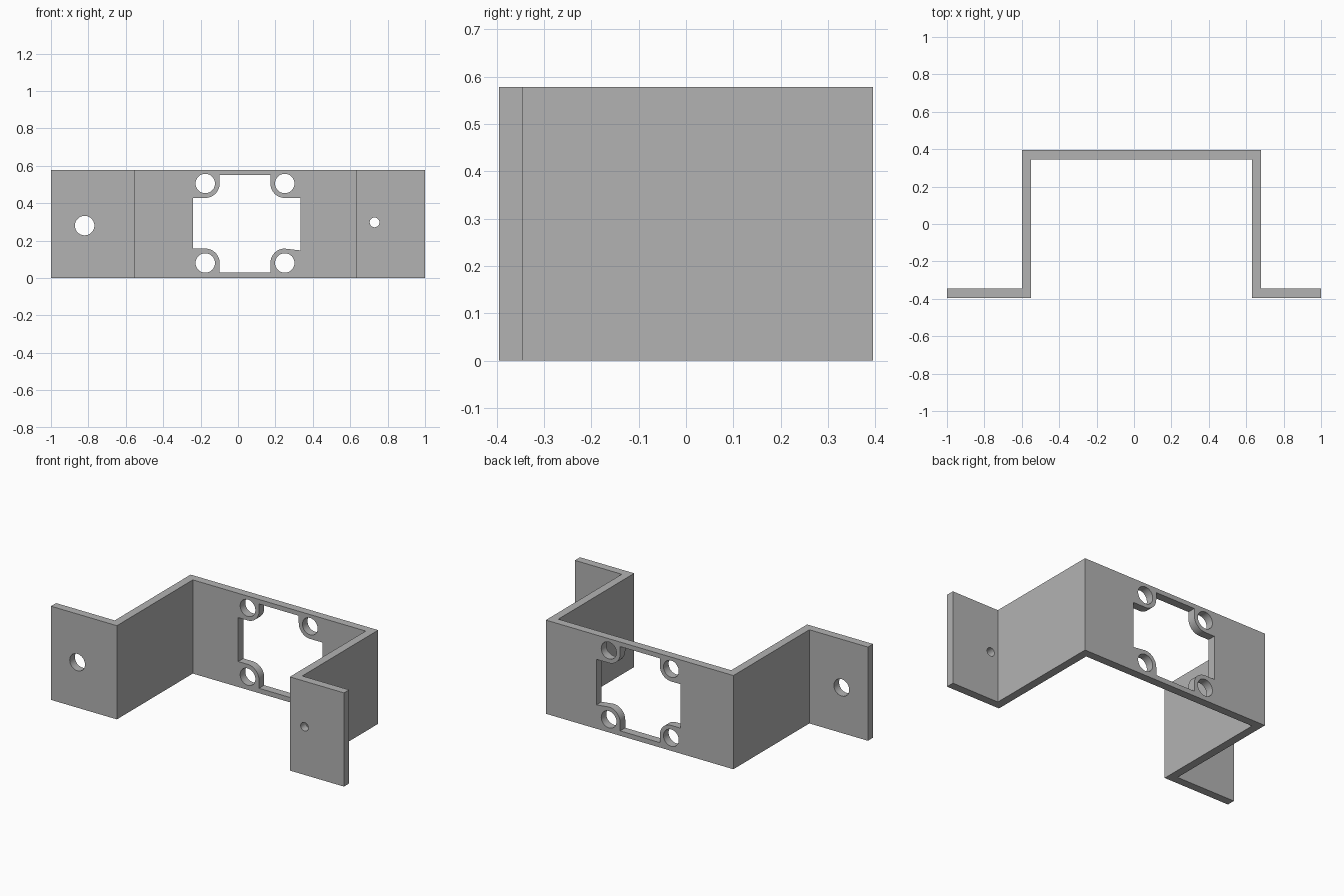
import bpy, bmesh
from math import cos, sin, pi, radians

if "Cube" in bpy.data.objects:
    bpy.data.objects.remove(bpy.data.objects["Cube"], do_unlink=True)

HEIGHT = 0.578
THICK = 0.05
HALF_DEPTH = 0.395

grey = bpy.data.materials.new("plain grey")
grey.use_nodes = True
grey.diffuse_color = (0.45, 0.45, 0.45, 1)
grey.node_tree.nodes["Principled BSDF"].inputs["Base Color"].default_value = grey.diffuse_color


def prism(bm, points, offset):
    """Extrude a closed outline along an offset."""
    face = bm.faces.new([bm.verts.new(p) for p in points])
    new = bmesh.ops.extrude_face_region(bm, geom=[face])["geom"]
    verts = [v for v in new if isinstance(v, bmesh.types.BMVert)]
    bmesh.ops.translate(bm, verts=verts, vec=offset)


def finish(bm, name):
    bmesh.ops.recalc_face_normals(bm, faces=bm.faces)
    mesh = bpy.data.meshes.new(name)
    bm.to_mesh(mesh)
    bm.free()
    mesh.materials.append(grey)
    obj = bpy.data.objects.new(name, mesh)
    bpy.context.collection.objects.link(obj)
    return obj


def arc(x, z, r, start, end, steps):
    angles = [radians(start + (end - start) * i / steps) for i in range(steps + 1)]
    return [(x + r * cos(a), z + r * sin(a)) for a in angles]


# Folded strip: two flanges, two side walls and a back plate
F, B, T = -HALF_DEPTH, HALF_DEPTH, THICK
LEFT, RIGHT = -0.6, 0.68
outline = [(-1, F), (LEFT + T, F), (LEFT + T, B - T), (RIGHT - T, B - T),
           (RIGHT - T, F), (1, F), (1, F + T), (RIGHT, F + T),
           (RIGHT, B), (LEFT, B), (LEFT, F + T), (-1, F + T)]
bm = bmesh.new()
prism(bm, [(x, y, 0) for x, y in outline], (0, 0, HEIGHT))
bracket = finish(bm, "mounting_bracket")

# Openings: window with rounded screw bosses in its corners, plus round holes
X0, X1, Z0, Z1 = -0.175, 0.25, 0.08, 0.505
BOSS = 0.077
window = (arc(X1, Z1, BOSS, 270, 180, 12) + [(X1 - BOSS, 0.55), (X0 + BOSS, 0.55)]
          + arc(X0, Z1, BOSS, 0, -90, 12) + [(-0.24, Z1 - BOSS), (-0.24, Z0 + BOSS)]
          + arc(X0, Z0, BOSS, 90, 0, 12) + [(X0 + BOSS, 0.03), (X1 - BOSS, 0.03)]
          + arc(X1, Z0, BOSS, 180, 90, 12) + [(0.335, Z0 + BOSS - 0.01), (0.335, Z1 - BOSS)])
holes = [(x, z, 0.052) for x in (X0, X1) for z in (Z0, Z1)]
holes += [(-0.82, 0.28, 0.052), (0.73, 0.297, 0.026)]

bm = bmesh.new()
for shape in [window] + [arc(x, z, r, 0, 360, 48)[:-1] for x, z, r in holes]:
    prism(bm, [(x, -0.5, z) for x, z in shape], (0, 1, 0))
cutter = finish(bm, "hole_cutter")
cutter.hide_render = True

# Cut the openings, then drop the cutter
mod = bracket.modifiers.new("openings", "BOOLEAN")
mod.operation = "DIFFERENCE"
mod.solver = "EXACT"
mod.object = cutter
bpy.ops.object.select_all(action="DESELECT")
bpy.context.view_layer.objects.active = bracket
bracket.select_set(True)
bpy.ops.object.modifier_apply(modifier=mod.name)
bpy.data.objects.remove(cutter, do_unlink=True)
bpy.ops.object.shade_smooth_by_angle(angle=radians(30))
